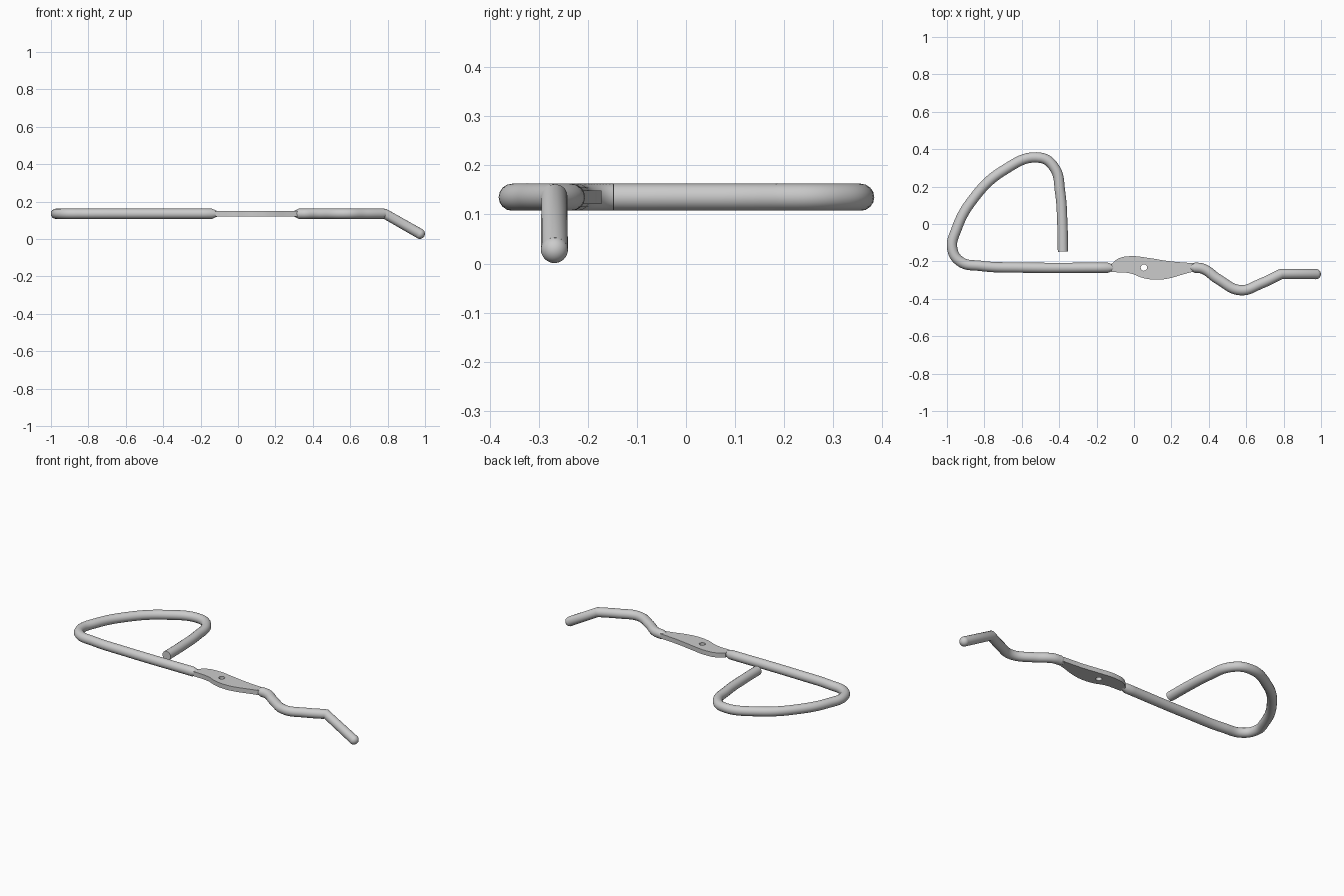
import bpy, bmesh, math
from mathutils import Matrix

if "Cube" in bpy.data.objects:
    bpy.data.objects.remove(bpy.data.objects["Cube"])

R, Z = 0.0275, 0.135  # rod radius, rod centre height


def finish(ob, angle):
    bpy.ops.object.select_all(action='DESELECT')
    ob.select_set(True)
    bpy.context.view_layer.objects.active = ob
    if ob.type == 'CURVE':
        bpy.ops.object.convert(target='MESH')
    bpy.ops.object.shade_smooth_by_angle(angle=math.radians(angle))


def rod(name, pts, corners=()):
    """Round rod through points (x, y, z, radius factor)."""
    cu = bpy.data.curves.new(name, 'CURVE')
    cu.dimensions = '3D'
    cu.bevel_depth = R
    cu.bevel_resolution = 6
    cu.resolution_u = 10
    cu.use_fill_caps = True
    sp = cu.splines.new('BEZIER')
    sp.bezier_points.add(len(pts) - 1)
    for i, (x, y, z, r) in enumerate(pts):
        b = sp.bezier_points[i]
        b.co, b.radius = (x, y, z), r
        t = 'VECTOR' if i in corners else 'AUTO'
        b.handle_left_type = b.handle_right_type = t
    ob = bpy.data.objects.new(name, cu)
    bpy.context.collection.objects.link(ob)
    finish(ob, 35)


# Loop handle: open end, rounded sail-shaped loop, straight shank to the plate
loop = [(-0.38, -0.148), (-0.383, 0.0), (-0.395, 0.17), (-0.425, 0.3),
        (-0.5, 0.354), (-0.7, 0.285), (-0.87, 0.12), (-0.95, -0.03),
        (-0.972, -0.13), (-0.93, -0.2), (-0.82, -0.224), (-0.6, -0.233),
        (-0.14, -0.234)]
rod("loop_rod", [(x, y, Z, 1) for x, y in loop] + [(-0.105, -0.234, Z, 0.45)],
    corners=(12, 13))

# Wavy rod with the bent-down tip
wave = [(0.325, -0.233), (0.37, -0.24), (0.45, -0.295), (0.57, -0.354),
        (0.68, -0.318), (0.785, -0.268)]
rod("wavy_rod", [(0.295, -0.231, Z, 0.45)] + [(x, y, Z, 1) for x, y in wave]
    + [(0.972, -0.268, 0.029, 1)], corners=(0, 1, 6, 7))

# Rounded tip
bm = bmesh.new()
bmesh.ops.create_uvsphere(bm, u_segments=28, v_segments=16, radius=R,
                          matrix=Matrix.Translation((0.972, -0.268, 0.0285)))
me = bpy.data.meshes.new("rod_tip")
bm.to_mesh(me)
tip = bpy.data.objects.new("rod_tip", me)
bpy.context.collection.objects.link(tip)
finish(tip, 60)

# Flat pivot plate with a hole: filled 2D curve, extruded
cu = bpy.data.curves.new("pivot_plate", 'CURVE')
cu.dimensions = '2D'
cu.fill_mode = 'BOTH'
cu.extrude = 0.014
cu.resolution_u = 8
outline = [(-0.12, -0.213), (-0.08, -0.183), (-0.01, -0.172), (0.08, -0.182),
           (0.19, -0.199), (0.322, -0.21), (0.322, -0.253), (0.26, -0.27),
           (0.19, -0.29), (0.12, -0.298), (0.05, -0.289), (-0.02, -0.264),
           (-0.12, -0.257)]
hole = [(0.053 + 0.017 * math.cos(a * math.pi / 4),
         -0.233 + 0.017 * math.sin(a * math.pi / 4)) for a in range(8)]
for pts, sharp in ((outline, (0, 5, 6, 12)), (hole, ())):
    sp = cu.splines.new('BEZIER')
    sp.bezier_points.add(len(pts) - 1)
    sp.use_cyclic_u = True
    for i, (x, y) in enumerate(pts):
        b = sp.bezier_points[i]
        b.co = (x, y, 0)
        b.handle_left_type = b.handle_right_type = 'VECTOR' if i in sharp else 'AUTO'
plate = bpy.data.objects.new("pivot_plate", cu)
plate.location.z = Z
bpy.context.collection.objects.link(plate)
finish(plate, 35)
